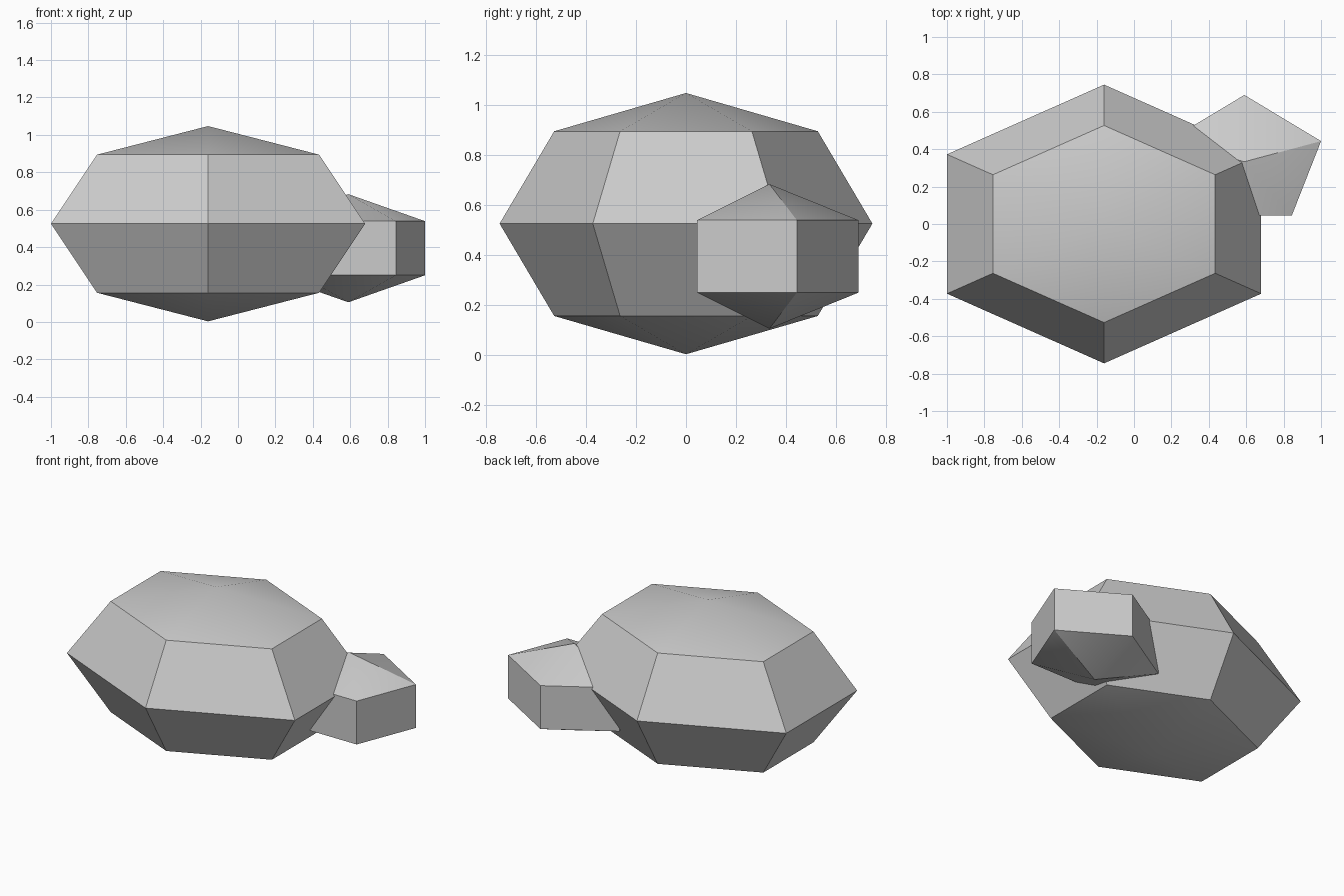
import bpy
import math

cube = bpy.data.objects.get("Cube")
if cube:
    bpy.data.objects.remove(cube, do_unlink=True)

# Stone colour
stone = bpy.data.materials.new("stone_grey")
stone.use_nodes = True
colour = (0.6, 0.6, 0.6, 1.0)
stone.diffuse_color = colour
stone.node_tree.nodes["Principled BSDF"].inputs["Base Color"].default_value = colour


def make_rock(name, segments, rings, centre, radii):
    """Faceted squashed sphere with one corner of each ring facing the back."""
    bpy.ops.mesh.primitive_uv_sphere_add(segments=segments, ring_count=rings, radius=1)
    rock = bpy.context.object
    rock.name = name
    rock.data.name = name
    # Turn the widest ring so that a corner points to +y
    corner = max(rock.data.vertices, key=lambda v: v.co.xy.length).co
    turn = math.pi / 2 - math.atan2(corner.y, corner.x)
    rock.rotation_euler.z = turn
    bpy.ops.object.transform_apply(rotation=True)
    rock.scale = radii
    rock.location = centre
    bpy.ops.object.transform_apply(scale=True, location=False, rotation=False)
    rock.data.materials.append(stone)
    # Soft shallow caps, crisp side facets
    bpy.ops.object.shade_smooth_by_angle(angle=math.radians(30))
    return rock


make_rock("large_rock", 6, 4, (-0.16, 0, 0.525), (0.97, 0.745, 0.522))
make_rock("small_rock", 5, 3, (0.59, 0.333, 0.394), (0.498, 0.412, 0.289))
